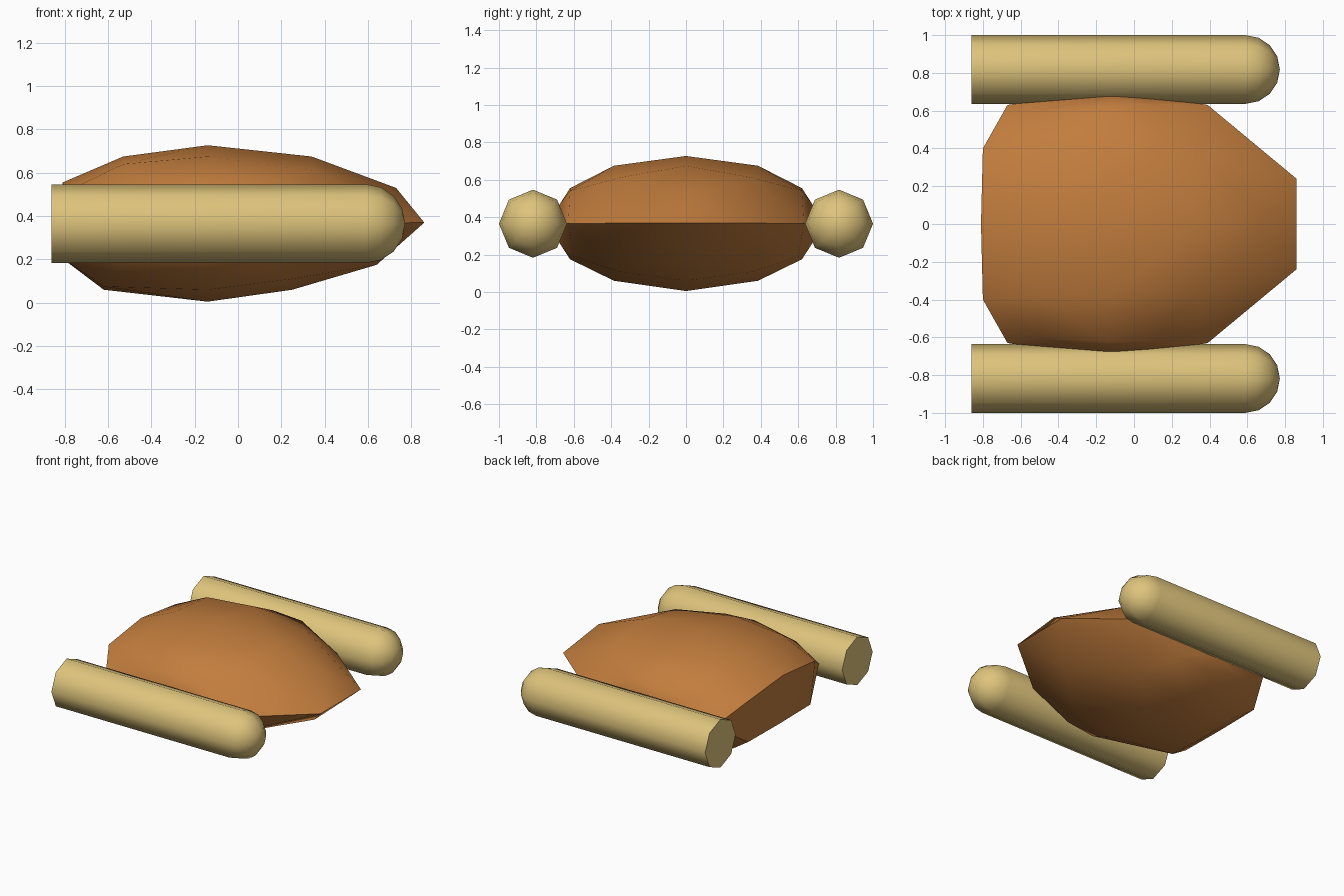
import bpy, bmesh, math

if "Cube" in bpy.data.objects:
    bpy.data.objects.remove(bpy.data.objects["Cube"])

ZC = 0.365


def finish(bm, name, color, angle):
    bmesh.ops.recalc_face_normals(bm, faces=bm.faces)
    mesh = bpy.data.meshes.new(name)
    bm.to_mesh(mesh)
    bm.free()
    obj = bpy.data.objects.new(name, mesh)
    bpy.context.collection.objects.link(obj)
    mat = bpy.data.materials.get(color[0]) or bpy.data.materials.new(color[0])
    mat.diffuse_color = color[1]
    mat.use_nodes = True
    mat.node_tree.nodes["Principled BSDF"].inputs["Base Color"].default_value = mat.diffuse_color
    mesh.materials.append(mat)
    bpy.ops.object.select_all(action='DESELECT')
    obj.select_set(True)
    bpy.context.view_layer.objects.active = obj
    bpy.ops.object.shade_smooth_by_angle(angle=math.radians(angle))
    return obj


ORANGE = ("orange", (0.54, 0.205, 0.047, 1))
TAN = ("tan", (0.73, 0.55, 0.20, 1))

# Body: faceted pillow hull, given as its y >= 0 half
half = [
    # centre line, top and bottom
    (-0.81, 0, 0.555), (-0.53, 0, 0.675), (-0.14, 0, 0.727), (0.34, 0, 0.675),
    (0.73, 0, 0.53), (0.64, 0, 0.175), (0.25, 0, 0.06), (-0.14, 0, 0.005),
    (-0.62, 0, 0.06), (-0.785, 0, 0.185),
    # inner row
    (-0.80, 0.40, 0.51), (-0.53, 0.385, 0.64), (-0.14, 0.385, 0.675),
    (0.34, 0.36, 0.61), (0.25, 0.36, 0.11), (-0.14, 0.385, 0.06),
    (-0.62, 0.32, 0.075), (-0.78, 0.37, 0.185),
    # shoulders
    (-0.50, 0.60, 0.50), (-0.14, 0.62, 0.555), (0.10, 0.62, 0.54),
    (0.10, 0.60, 0.19), (-0.14, 0.62, 0.175), (-0.50, 0.60, 0.23),
    # side rim and nose edge
    (-0.67, 0.63, ZC), (-0.30, 0.69, ZC), (0.06, 0.69, ZC),
    (-0.12, 0.675, 0.47), (-0.12, 0.675, 0.26), (0.39, 0.63, ZC), (0.86, 0.24, 0.37),
]
bm = bmesh.new()
for x, y, z in half:
    for s in ((1, -1) if y else (1,)):
        bm.verts.new((x, s * y, z))
res = bmesh.ops.convex_hull(bm, input=bm.verts[:])
loose = [v for v in bm.verts if not v.link_faces]
bmesh.ops.delete(bm, geom=loose, context='VERTS')
finish(bm, "body", ORANGE, 40)

# Side pods: eight-sided tubes with a rounded front and flat back
R, X0, X1 = 0.182, -0.86, 0.59


def pod(name, yc):
    bm = bmesh.new()
    steps = [i * math.pi / 8 for i in range(4)]
    stations = [(X0, R)] + [(X1 + R * math.sin(a), R * math.cos(a)) for a in steps]
    rings = [[bm.verts.new((x, yc + r * math.cos(k * math.pi / 4),
                            ZC + r * math.sin(k * math.pi / 4))) for k in range(8)]
             for x, r in stations]
    for a, b in zip(rings, rings[1:]):
        for k in range(8):
            bm.faces.new((a[k], a[(k + 1) % 8], b[(k + 1) % 8], b[k]))
    tip = bm.verts.new((X1 + R, yc, ZC))
    for k in range(8):
        bm.faces.new((rings[-1][k], rings[-1][(k + 1) % 8], tip))
    bm.faces.new(rings[0])
    finish(bm, name, TAN, 50)


pod("pod_right", -0.818)
pod("pod_left", 0.818)
